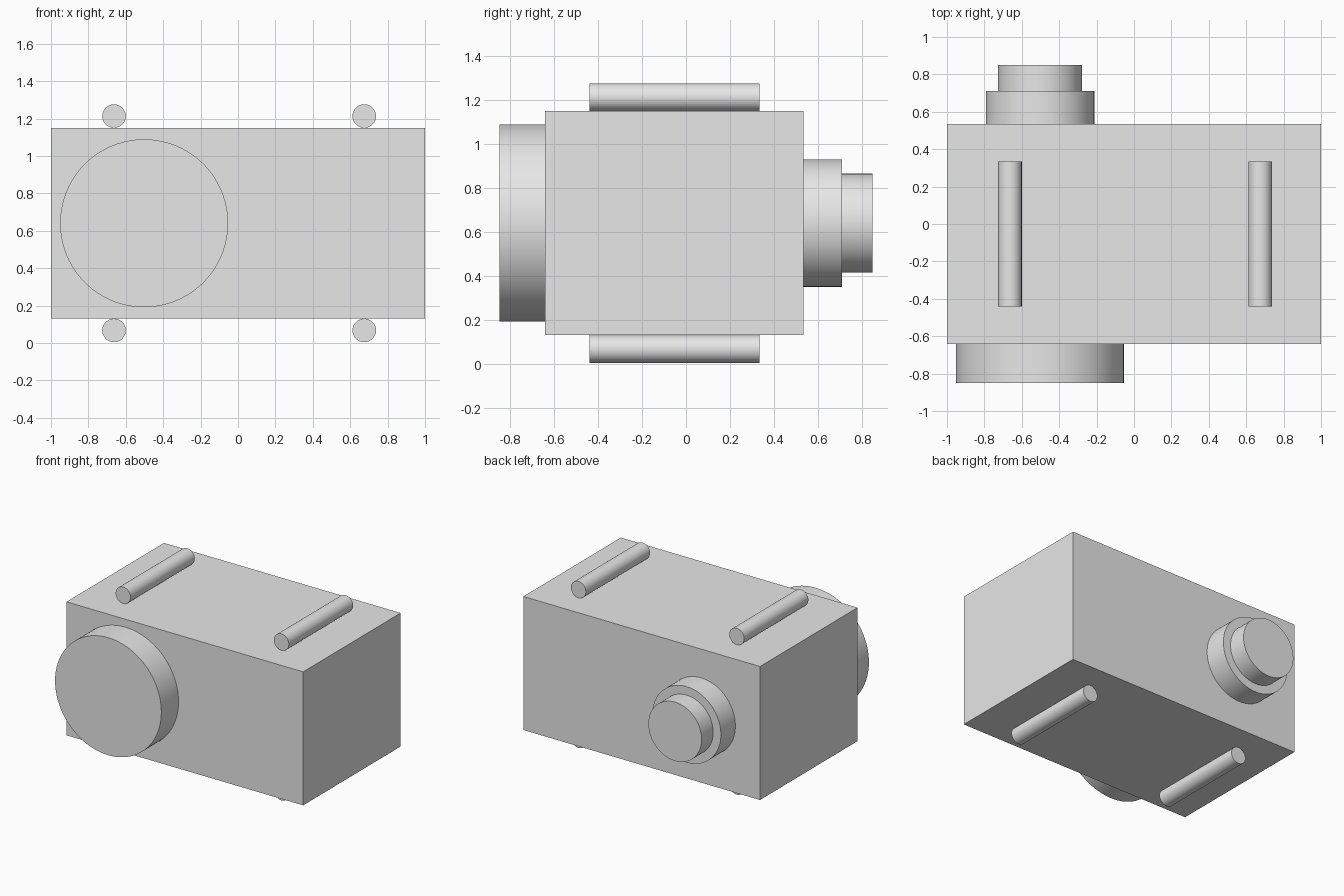
import bpy
import math

cube = bpy.data.objects.get("Cube")
if cube:
    bpy.data.objects.remove(cube, do_unlink=True)

grey = bpy.data.materials.new("light_grey")
grey.use_nodes = True
grey.diffuse_color = (0.8, 0.8, 0.8, 1)
grey.node_tree.nodes["Principled BSDF"].inputs["Base Color"].default_value = (0.8, 0.8, 0.8, 1)


def finish(name):
    obj = bpy.context.object
    obj.name = name
    obj.data.materials.append(grey)
    return obj


def box(name, low, high):
    centre = [(a + b) / 2 for a, b in zip(low, high)]
    bpy.ops.mesh.primitive_cube_add(size=1, location=centre)
    obj = finish(name)
    obj.scale = [b - a for a, b in zip(low, high)]
    bpy.ops.object.transform_apply(location=False, rotation=False, scale=True)


def cylinder(name, x, z, radius, y_start, y_end, sides=96):
    """Smooth cylinder lying along y."""
    bpy.ops.mesh.primitive_cylinder_add(
        vertices=sides, radius=radius, depth=y_end - y_start,
        location=(x, (y_start + y_end) / 2, z), rotation=(math.pi / 2, 0, 0))
    finish(name)
    bpy.ops.object.shade_smooth_by_angle(angle=math.radians(30))


# Main housing
BOTTOM, TOP = 0.13, 1.15
FRONT, BACK = -0.642, 0.535
box("housing", (-1, FRONT, BOTTOM), (1, BACK, TOP))

# Round parts sharing one axis: large front drum and stepped rear collar
AXIS_X, AXIS_Z = -0.502, 0.64
cylinder("front_drum", AXIS_X, AXIS_Z, 0.449, -0.85, FRONT)
cylinder("rear_collar", AXIS_X, AXIS_Z, 0.29, BACK, 0.71)
cylinder("rear_cap", AXIS_X, AXIS_Z, 0.225, 0.71, 0.85)

# Round rails resting against the top and bottom faces
RAIL = 0.063
for side, x in (("right", -0.663), ("left", 0.675)):
    for level, z in (("top", TOP + RAIL), ("bottom", BOTTOM - RAIL)):
        cylinder(f"{level}_rail_{side}", x, z, RAIL, -0.44, 0.335, 48)
